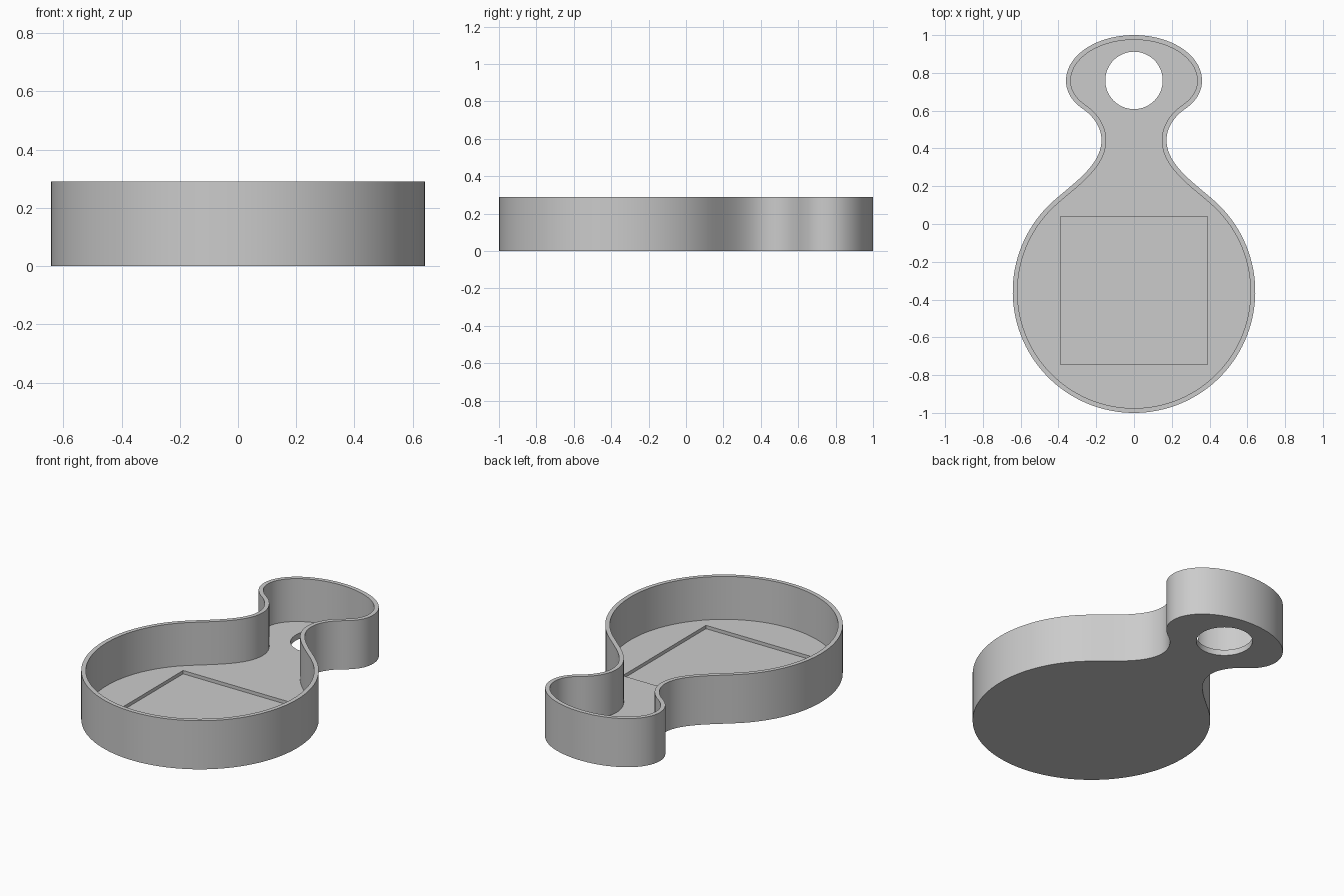
import bpy, bmesh, math
from mathutils import Vector
from mathutils.geometry import interpolate_bezier

if "Cube" in bpy.data.objects:
    bpy.data.objects.remove(bpy.data.objects["Cube"])

HEIGHT, WALL, FLOOR, RECESS = 0.29, 0.025, 0.034, 0.014
BOWL_Y, BOWL_R = -0.358, 0.642
HEAD_Y, HEAD_A, HEAD_B = 0.76, 0.36, 0.24

grey = bpy.data.materials.new("light_grey")
grey.diffuse_color = (0.6, 0.6, 0.6, 1)
grey.use_nodes = True
grey.node_tree.nodes["Principled BSDF"].inputs["Base Color"].default_value = grey.diffuse_color


def bezier(a, b, c, d, n=20):
    pts = interpolate_bezier(*[Vector((*p, 0)) for p in (a, b, c, d)], n + 1)
    return [Vector((p.x, p.y)) for p in pts[1:]]


def outline():
    # right half from the bottom of the bowl to the top of the head
    end = math.radians(48)
    half = []
    for i in range(49):
        t = -math.pi / 2 + (end + math.pi / 2) * i / 48
        half.append(Vector((BOWL_R * math.cos(t), BOWL_Y + BOWL_R * math.sin(t))))
    p = half[-1]
    q = p + Vector((-math.sin(end), math.cos(end))) * 0.14
    half += bezier(p, q, (0.172, 0.31), (0.172, 0.444))
    half += bezier((0.172, 0.444), (0.172, 0.51), (0.215, 0.57), (0.265, 0.605), 12)
    half += bezier((0.265, 0.605), (0.32, 0.643), (0.36, 0.69), (HEAD_A, HEAD_Y), 12)
    for i in range(1, 25):
        t = math.pi / 2 * i / 24
        half.append(Vector((HEAD_A * math.cos(t), HEAD_Y + HEAD_B * math.sin(t))))
    # mirror to the left half
    return half + [Vector((-v.x, v.y)) for v in half[-2:0:-1]]


def inset(pts, d):
    out = []
    for i, p in enumerate(pts):
        t = (pts[(i + 1) % len(pts)] - pts[i - 1]).normalized()
        out.append(p + Vector((-t.y, t.x)) * d)
    return out


def prism(name, pts, z0, z1):
    bm = bmesh.new()
    low = bm.faces.new([bm.verts.new((p.x, p.y, z0)) for p in pts])
    top = bmesh.ops.extrude_face_region(bm, geom=[low])["geom"]
    for v in top:
        if isinstance(v, bmesh.types.BMVert):
            v.co.z = z1
    bmesh.ops.recalc_face_normals(bm, faces=bm.faces)
    me = bpy.data.meshes.new(name)
    bm.to_mesh(me)
    bm.free()
    me.materials.append(grey)
    ob = bpy.data.objects.new(name, me)
    bpy.context.collection.objects.link(ob)
    return ob


# tray body and the shapes cut out of it
outer = outline()
tray = prism("tray", outer, 0, HEIGHT)
square = [Vector((x, y)) for x, y in
          ((-0.39, -0.745), (0.39, -0.745), (0.39, 0.04), (-0.39, 0.04))]
circle = [Vector((0.152 * math.cos(k * math.tau / 64), HEAD_Y + 0.152 * math.sin(k * math.tau / 64)))
          for k in range(64)]
cutters = [prism("cavity_cutter", inset(outer, WALL), FLOOR, HEIGHT + 0.1),
           prism("recess_cutter", square, RECESS, 0.15),
           prism("hole_cutter", circle, -0.1, 0.15)]
for c in cutters:
    mod = tray.modifiers.new(c.name, "BOOLEAN")
    mod.operation, mod.solver, mod.object = "DIFFERENCE", "EXACT", c
    c.hide_render = True

# bake the cuts, then drop the cutters
bpy.context.view_layer.update()
baked = bpy.data.meshes.new_from_object(
    tray.evaluated_get(bpy.context.evaluated_depsgraph_get()))
tray.modifiers.clear()
tray.data = baked
for c in cutters:
    bpy.data.objects.remove(c)

bpy.context.view_layer.objects.active = tray
tray.select_set(True)
bpy.ops.object.shade_smooth_by_angle(angle=math.radians(30))
